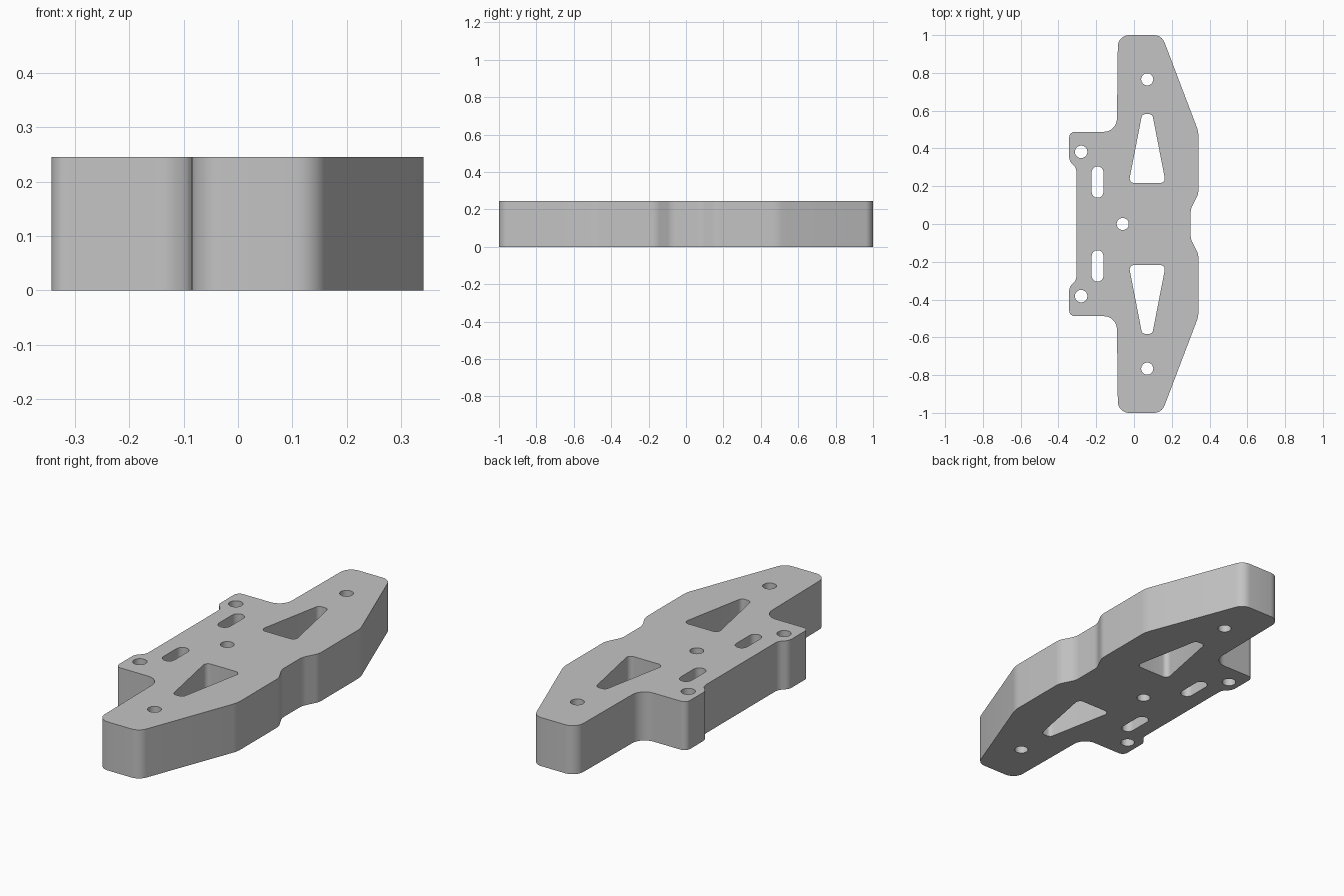
import bpy
import bmesh
import math
from mathutils import Vector

HEIGHT = 0.245

default = bpy.data.objects.get("Cube")
if default:
    bpy.data.objects.remove(default, do_unlink=True)


def rounded(corners, steps=8):
    """Closed path through (x, y, radius) corners, each replaced by an arc."""
    path = []
    for i, (x, y, radius) in enumerate(corners):
        p = Vector((x, y))
        a = (Vector(corners[i - 1][:2]) - p).normalized()
        b = (Vector(corners[(i + 1) % len(corners)][:2]) - p).normalized()
        half = a.angle(b) / 2
        centre = p + (a + b).normalized() * radius / math.sin(half)
        start = p + a * radius / math.tan(half) - centre
        end = p + b * radius / math.tan(half) - centre
        sweep = start.angle_signed(end)
        for k in range(steps + 1):
            t = -sweep * k / steps
            c, s = math.cos(t), math.sin(t)
            q = centre + Vector((start.x * c - start.y * s, start.x * s + start.y * c))
            if not path or (q - path[-1]).length > 1e-4:
                path.append(q)
    if (path[0] - path[-1]).length < 1e-4:
        path.pop()
    return path


def slot(x, y, half_width, half_length):
    """Round-ended opening; equal halves give a circle."""
    w, h = half_width, half_length
    return rounded([(x + w, y - h, w), (x + w, y + h, w),
                    (x - w, y + h, w), (x - w, y - h, w)])


def flipped(path):
    return [Vector((p.x, -p.y)) for p in reversed(path)]


# Outer outline: back half, then its mirror image
half_outline = [
    (0.30, 0.08, 0.09), (0.341, 0.16, 0.09), (0.341, 0.49, 0.15),
    (0.147, 1.0, 0.06), (-0.085, 1.0, 0.06), (-0.091, 0.488, 0.07),
    (-0.343, 0.488, 0.03), (-0.343, 0.335, 0.05), (-0.305, 0.295, 0.05),
]
outline = rounded(half_outline + [(x, -y, r) for x, y, r in reversed(half_outline)])

# Openings: wedge windows, long slots and bolt holes in pairs, one centre hole
wedge = rounded([(-0.028, 0.217, 0.024), (0.168, 0.217, 0.024),
                 (0.097, 0.582, 0.022), (0.043, 0.582, 0.022)])
paired = [wedge, slot(-0.193, 0.222, 0.031, 0.083),
          slot(0.07, 0.766, 0.032, 0.032), slot(-0.28, 0.382, 0.033, 0.033)]
paths = [outline, slot(-0.06, 0, 0.032, 0.032)]
for path in paired:
    paths += [path, flipped(path)]

# Plate: filled profile extruded to full thickness
curve = bpy.data.curves.new("plate_profile", "CURVE")
curve.dimensions = "2D"
curve.fill_mode = "BOTH"
curve.extrude = HEIGHT / 2
for path in paths:
    spline = curve.splines.new("POLY")
    spline.points.add(len(path) - 1)
    for point, p in zip(spline.points, path):
        point.co = (p.x, p.y, 0, 1)
    spline.use_cyclic_u = True

plate = bpy.data.objects.new("mounting_plate", curve)
bpy.context.collection.objects.link(plate)
bpy.ops.object.select_all(action="DESELECT")
plate.select_set(True)
bpy.context.view_layer.objects.active = plate
bpy.ops.object.convert(target="MESH")
plate = bpy.context.view_layer.objects.active

# Weld caps to walls and rest the plate on the ground
bm = bmesh.new()
bm.from_mesh(plate.data)
bmesh.ops.remove_doubles(bm, verts=bm.verts, dist=1e-5)
bmesh.ops.recalc_face_normals(bm, faces=bm.faces)
bmesh.ops.translate(bm, verts=bm.verts, vec=(0, 0, HEIGHT / 2))
bm.to_mesh(plate.data)
bm.free()
bpy.ops.object.shade_smooth_by_angle(angle=math.radians(30))

# Plain grey finish
grey = bpy.data.materials.new("plain_grey")
grey.use_nodes = True
color = (0.55, 0.55, 0.55, 1)
grey.diffuse_color = color
grey.node_tree.nodes["Principled BSDF"].inputs["Base Color"].default_value = color
plate.data.materials.clear()
plate.data.materials.append(grey)
